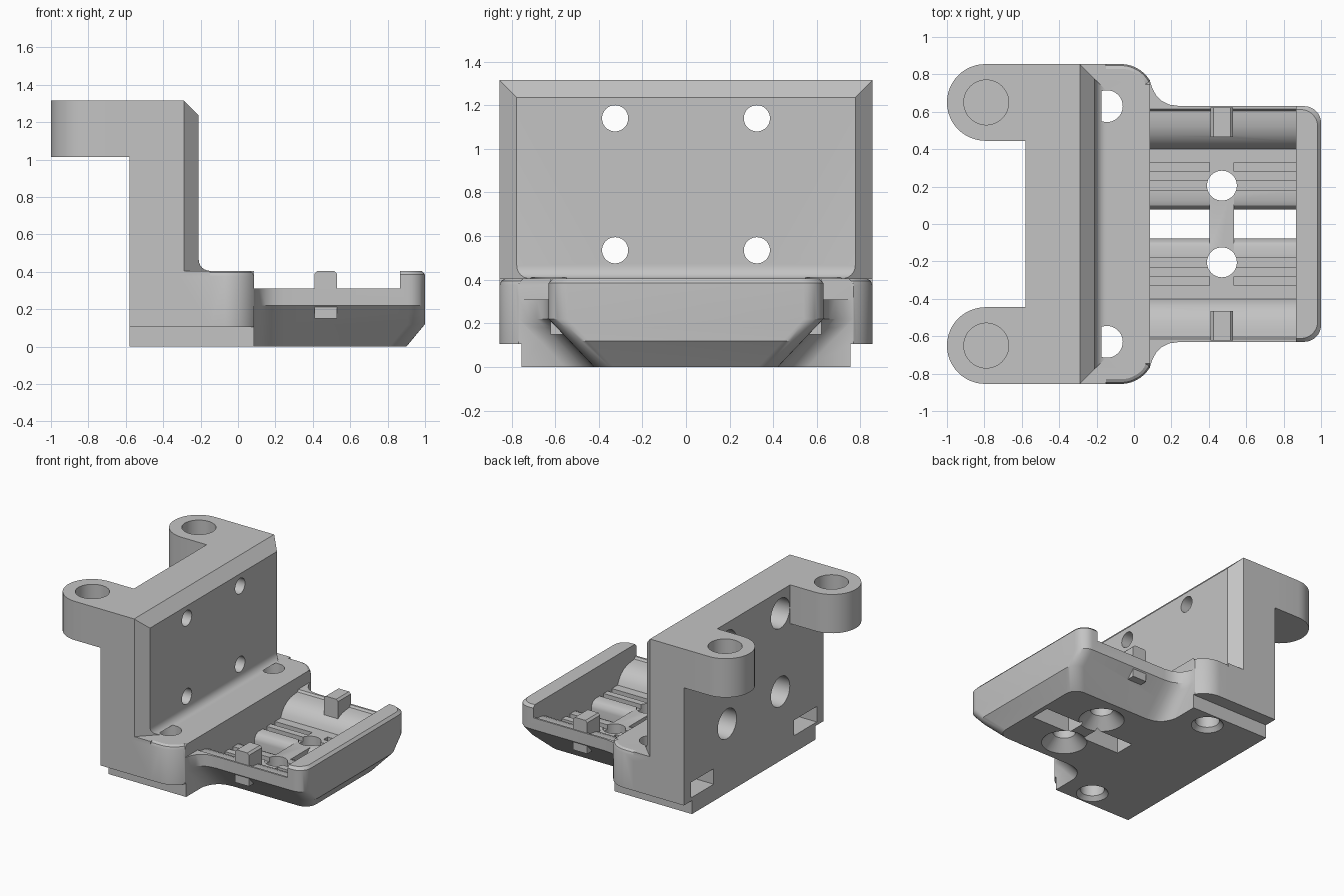
import bpy, bmesh, math

if "Cube" in bpy.data.objects:
    bpy.data.objects.remove(bpy.data.objects["Cube"], do_unlink=True)

grey = bpy.data.materials.new("plain grey")
grey.use_nodes = True
COLOUR = (0.55, 0.55, 0.55, 1)
grey.diffuse_color = COLOUR
grey.node_tree.nodes["Principled BSDF"].inputs["Base Color"].default_value = COLOUR


def loft(name, rings):
    """Skin equal-length rings of points and cap both ends."""
    bm = bmesh.new()
    rows = [[bm.verts.new(p) for p in ring] for ring in rings]
    n = len(rows[0])
    for a, b in zip(rows, rows[1:]):
        for i in range(n):
            j = (i + 1) % n
            bm.faces.new((a[i], a[j], b[j], b[i]))
    bm.faces.new(rows[0])
    bm.faces.new(rows[-1])
    bmesh.ops.recalc_face_normals(bm, faces=bm.faces)
    mesh = bpy.data.meshes.new(name)
    bm.to_mesh(mesh)
    bm.free()
    mesh.materials.append(grey)
    obj = bpy.data.objects.new(name, mesh)
    bpy.context.collection.objects.link(obj)
    return obj


def prism(name, pts, lo, hi, axis):
    place = {"x": lambda p, t: (t, p[0], p[1]),
             "y": lambda p, t: (p[0], t, p[1]),
             "z": lambda p, t: (p[0], p[1], t)}[axis]
    return loft(name, [[place(p, t) for p in pts] for t in (lo, hi)])


def box(name, x, y, z):
    return prism(name, [(x[0], y[0]), (x[1], y[0]), (x[1], y[1]), (x[0], y[1])], z[0], z[1], "z")


def arc(cx, cy, r, a0, a1, n=10):
    angles = [math.radians(a0 + (a1 - a0) * i / n) for i in range(n + 1)]
    return [(cx + r * math.cos(a), cy + r * math.sin(a)) for a in angles]


def bore(name, a, b, stations, axis):
    """Round cutter through stations of (position, radius)."""
    rings = []
    for t, r in stations:
        c = arc(a, b, r, 0, 360, 40)[:-1]
        rings.append([(t, u, v) if axis == "x" else (u, v, t) for u, v in c])
    return loft(name, rings)


def combine(target, other, operation):
    mod = target.modifiers.new("combine", "BOOLEAN")
    mod.operation, mod.solver, mod.object = operation, "EXACT", other
    bpy.context.view_layer.update()
    done = target.evaluated_get(bpy.context.evaluated_depsgraph_get())
    mesh = bpy.data.meshes.new_from_object(done)
    target.modifiers.clear()
    target.data = mesh
    bpy.data.objects.remove(other, do_unlink=True)


def mirrored(pts):
    return pts + [(-u, v) for u, v in reversed(pts)]


# Upright wall with fillet at its foot and chamfered front edges
wall = prism("wall", [(-.58, 0), (-.15, 0), (-.15, .405)] + arc(-.15, .465, .06, 270, 180, 6)[1:]
             + [(-.21, 1.235), (-.29, 1.315), (-.58, 1.315)], -.855, .855, "y")
for s in (-1, 1):
    combine(wall, prism("edge_cutter", [(-.29, s * .856), (-.13, s * .696), (-.13, s * .9), (-.29, s * .9)],
                        .405, 1.5, "z"), "DIFFERENCE")


# Base block with rounded front corners and softened top edge
def base_ring(z, e):
    half = [(-.58, .855 - e)] + arc(-.07, .675, .18 - e, 90, 31)
    half[-1] = (.085 - e, half[-1][1])
    return [(x, y, z) for x, y in half] + [(x, -y, z) for x, y in reversed(half)]


base = loft("base", [base_ring(0, 0), base_ring(.375, 0), base_ring(.395, .008), base_ring(.405, .025)])
for s in (-1, 1):
    combine(base, box("step_cutter", (-.7, .2), sorted((s * .755, s)), (-.1, .105)), "DIFFERENCE")
    combine(wall, box("step_cutter", (-.7, .2), sorted((s * .755, s)), (-.1, .105)), "DIFFERENCE")


# Tray with sloping underside, flared where it meets the base
def tray_ring(z, e=0):
    w = .63 - max(0, .22 - z) * .95 - e
    end = 1 - max(0, .12 - z) * .83 - e
    half = [(0, w + .135), (.085, w + .135), (.098, w + .095), (.12, w + .055),
            (.15, w + .027), (.19, w + .008), (.25, w)] + arc(end - .09, w - .09, .09, 90, 0, 8)
    return [(x, y, z) for x, y in half] + [(x, -y, z) for x, y in reversed(half)]


tray = loft("tray", [tray_ring(z) for z in (0, .12, .18, .22, .385)] + [tray_ring(.405, .018)])

body = wall
body.name = "mounting_bracket"
combine(body, base, "UNION")
combine(body, tray, "UNION")

# Rounded ears at the top of the wall
for s in (-1, 1):
    ear = prism("ear", [(-.5, s * .65 - .205)] + arc(-.795, s * .65, .205, 270, 90, 24)
                + [(-.5, s * .65 + .205)], 1.015, 1.315, "z")
    combine(body, ear, "UNION")
    combine(body, bore("ear_hole", -.79, s * .65, [(1.07, .12), (1.4, .12)], "z"), "DIFFERENCE")

# Hollow of the tray, leaving the end lip
hollow = mirrored([(.4, .17), (.415, .205), (.44, .238), (.475, .265), (.52, .283),
                   (.57, .29), (.605, .293), (.615, .31), (1, .31), (1, .7)])
combine(body, prism("hollow_cutter", hollow, .085, .865, "x"), "DIFFERENCE")

# Belt slots and tooth grooves on both sides of the centre bar
slot = mirrored([(.078, -.1), (.078, .115), (.084, .14), (.1, .16), (.13, .172), (.13, .2)])
for x in ((.085, .405), (.535, .865)):
    combine(body, prism("slot_cutter", slot, x[0], x[1], "x"), "DIFFERENCE")
    for s in (-1, 1):
        for y in (.18, .28):
            combine(body, box("groove_cutter", x, sorted((s * y, s * (y + .05))), (.135, .2)), "DIFFERENCE")

for s in (-1, 1):
    # Clip tabs on the tray rims
    tab = [(.41, .15), (.53, .15), (.53, .39), (.515, .405), (.425, .405), (.41, .39)]
    combine(body, prism("tab", tab, *sorted((s * .465, s * .622)), "y"), "UNION")
    # Countersunk tray holes
    combine(body, bore("tray_hole", .47, s * .205, [(-.01, .16), (0, .16), (.08, .08), (.5, .08)], "z"),
            "DIFFERENCE")
    # Base bolt holes with nut pockets opening to the back
    combine(body, bore("base_hole", -.145, s * .63, [(-.01, .113), (0, .113), (.03, .085), (.41, .085)], "z"),
            "DIFFERENCE")
    combine(body, box("nut_pocket", (-.7, -.02), sorted((s * .49, s * .77)), (.13, .25)), "DIFFERENCE")
    # Wall bolt holes, wider at the back
    for z in (.535, 1.14):
        combine(body, bore("wall_hole", s * .325, z, [(-.7, .115), (-.38, .115), (-.38, .06), (0, .06)], "x"),
                "DIFFERENCE")

bpy.ops.object.select_all(action="DESELECT")
body.select_set(True)
bpy.context.view_layer.objects.active = body
bpy.ops.object.shade_smooth_by_angle(angle=math.radians(28))
